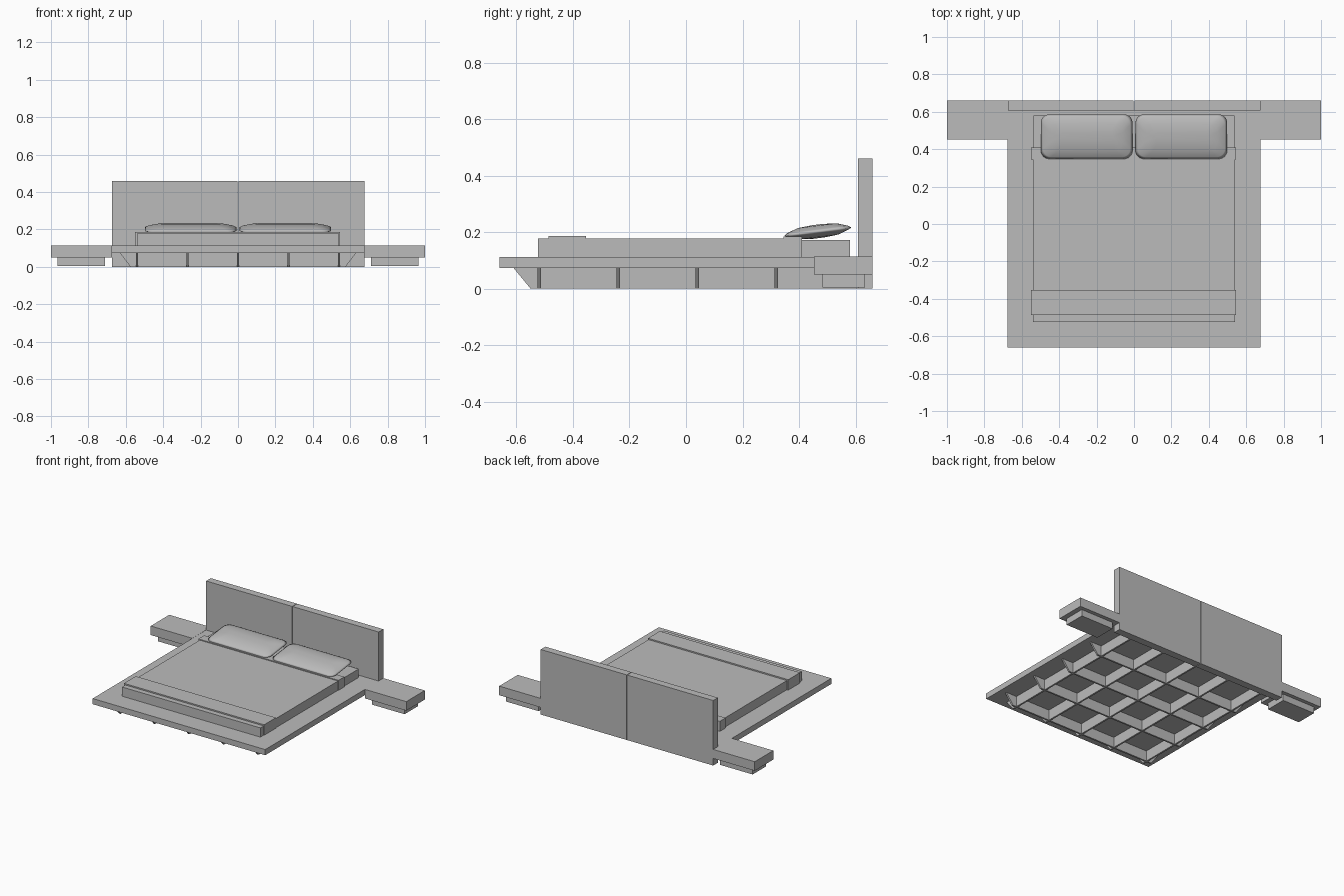
import bpy, bmesh, math
from mathutils import Matrix

if "Cube" in bpy.data.objects:
    bpy.data.objects.remove(bpy.data.objects["Cube"], do_unlink=True)

grey = bpy.data.materials.new("plain_grey")
grey.use_nodes = True
grey.diffuse_color = (0.5, 0.5, 0.5, 1)
grey.node_tree.nodes["Principled BSDF"].inputs["Base Color"].default_value = (0.5, 0.5, 0.5, 1)


def finish(name, bm):
    bmesh.ops.recalc_face_normals(bm, faces=bm.faces)
    mesh = bpy.data.meshes.new(name)
    bm.to_mesh(mesh)
    bm.free()
    mesh.materials.append(grey)
    obj = bpy.data.objects.new(name, mesh)
    bpy.context.collection.objects.link(obj)
    return obj


def box(name, x0, x1, y0, y1, z0, z1):
    bm = bmesh.new()
    size = Matrix.Diagonal((x1 - x0, y1 - y0, z1 - z0, 1))
    middle = Matrix.Translation(((x0 + x1) / 2, (y0 + y1) / 2, (z0 + z1) / 2))
    bmesh.ops.create_cube(bm, size=1, matrix=middle @ size)
    return finish(name, bm)


def board(name, profile, place, thickness=0.012):
    """Upright board: a (run, height) profile given thickness by place(run, side, height)."""
    bm = bmesh.new()
    a, b = [[bm.verts.new(place(r, s * thickness / 2, h)) for r, h in profile] for s in (-1, 1)]
    bm.faces.new(a)
    bm.faces.new(b)
    for i in range(len(a)):
        j = (i + 1) % len(a)
        bm.faces.new((a[i], a[j], b[j], b[i]))
    return finish(name, bm)


def pillow(name, cx):
    """Rounded rectangle rings, stacked from the lower middle over the rim to the upper middle."""
    bm = bmesh.new()
    half_x, half_y, steps = 0.245, 0.12, 6
    levels = [(0.10, -0.023), (0.05, -0.019), (0.012, -0.006), (0, 0),
              (0.012, 0.008), (0.05, 0.021), (0.10, 0.025)]
    rings = []
    for inset, z in levels:
        hx, hy = half_x - inset, half_y - inset
        radius = min(0.045, hy * 0.8)
        ring = []
        for quarter in range(4):
            sx = 1 if quarter in (0, 3) else -1
            sy = 1 if quarter < 2 else -1
            for k in range(steps + 1):
                a = (quarter + k / steps) * math.pi / 2
                ring.append(bm.verts.new((sx * (hx - radius) + radius * math.cos(a),
                                          sy * (hy - radius) + radius * math.sin(a), z)))
        rings.append(ring)
    for low, high in zip(rings, rings[1:]):
        for i in range(len(low)):
            j = (i + 1) % len(low)
            bm.faces.new((low[i], low[j], high[j], high[i]))
    bm.faces.new(rings[0])
    bm.faces.new(rings[-1])
    obj = finish(name, bm)
    obj.location = (cx, 0.467, 0.202)
    obj.rotation_euler.x = math.radians(7)
    for poly in obj.data.polygons:
        poly.use_smooth = True
    return obj


# Platform and the grid of boards under it
box("platform", -0.675, 0.675, -0.66, 0.61, 0.073, 0.113)
for i in range(5):
    x = (i - 2) * 0.27
    board(f"long_support_{i + 1}", [(-0.61, 0.073), (-0.55, 0), (0.61, 0), (0.61, 0.073)],
          lambda run, side, h, x=x: (x + side, run, h))
for i in range(4):
    y = -0.52 + i * 0.28
    board(f"cross_support_{i + 1}", [(-0.63, 0.073), (-0.575, 0), (0.575, 0), (0.63, 0.073)],
          lambda run, side, h, y=y: (run, y + side, h))

# Mattress and covers
box("mattress", -0.538, 0.538, 0.34, 0.58, 0.113, 0.173)
box("blanket", -0.541, 0.541, -0.523, 0.40, 0.113, 0.178)
box("foot_runner", -0.552, 0.545, -0.486, -0.354, 0.113, 0.187)
box("folded_sheet", -0.552, 0.545, 0.345, 0.41, 0.113, 0.184)

# Mirrored headboard panels, bedside tables and pillows
for side, s in (("left", 1), ("right", -1)):
    def pair(name, x0, x1, *rest):
        box(f"{side}_{name}", *sorted((s * x0, s * x1)), *rest)
    pair("headboard", 0.002, 0.675, 0.608, 0.66, 0, 0.46)
    pair("bedside_table", 0.675, 1.0, 0.453, 0.66, 0.05, 0.114)
    pair("bedside_drawer", 0.71, 0.965, 0.483, 0.633, 0.004, 0.05)
    pillow(f"{side}_pillow", s * 0.253)
